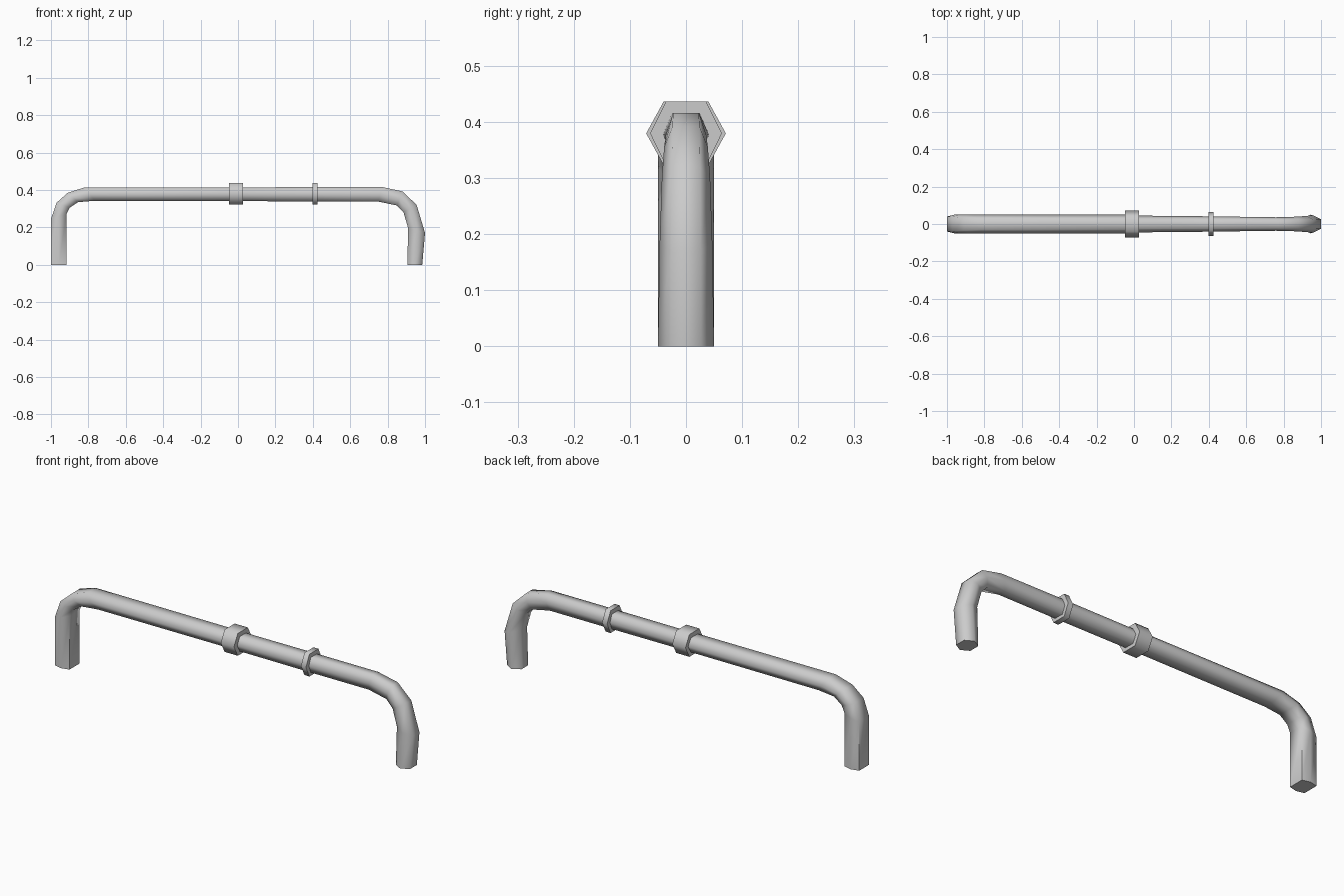
import bpy, math

if "Cube" in bpy.data.objects:
    bpy.data.objects.remove(bpy.data.objects["Cube"])


def loft(name, rings):
    """Skin a list of equal-length vertex rings and cap both ends."""
    n = len(rings[0])
    verts = [v for r in rings for v in r]
    faces = []
    for k in range(len(rings) - 1):
        a, b = k * n, (k + 1) * n
        faces += [(a + i, a + (i + 1) % n, b + (i + 1) % n, b + i) for i in range(n)]
    faces.append(tuple(reversed(range(n))))
    faces.append(tuple(range(len(verts) - n, len(verts))))
    me = bpy.data.meshes.new(name)
    me.from_pydata(verts, [], faces)
    ob = bpy.data.objects.new(name, me)
    bpy.context.collection.objects.link(ob)
    bpy.ops.object.select_all(action='DESELECT')
    bpy.context.view_layer.objects.active = ob
    ob.select_set(True)
    bpy.ops.object.mode_set(mode='EDIT')
    bpy.ops.mesh.select_all(action='SELECT')
    bpy.ops.mesh.normals_make_consistent(inside=False)
    bpy.ops.object.mode_set(mode='OBJECT')
    bpy.ops.object.shade_smooth_by_angle(angle=math.radians(75))
    return ob


def hexagon(outer, inner, w, f):
    """Hexagonal section: flats of half-width f at outer/inner, points at y = +-w."""
    (ox, oz), (ix, iz) = outer, inner
    mx, mz = (ox + ix) / 2, (oz + iz) / 2
    return [(mx, w, mz), (ox, f, oz), (ox, -f, oz),
            (mx, -w, mz), (ix, -f, iz), (ix, f, iz)]


# Bent pipe: outer edge, inner edge, half width, flat half width
sections = [
    ((-1, 0), (-.918, 0), .05, .04),
    ((-1, .245), (-.918, .27), .05, .04),
    ((-.97, .332), (-.90, .305), .05, .038),
    ((-.91, .385), (-.855, .335), .05, .034),
    ((-.82, .414), (-.765, .342), .05, .03),
    ((-.01, .414), (-.01, .342), .05, .028),
    ((.01, .414), (.01, .34), .045, .025),
    ((.41, .415), (.41, .339), .041, .025),
    ((.77, .416), (.75, .338), .036, .023),
    ((.88, .392), (.85, .317), .039, .024),
    ((.955, .32), (.885, .28), .043, .025),
    ((1, .17), (.91, .195), .047, .026),
    ((.985, 0), (.905, 0), .05, .027),
]
loft("bent_pipe", [hexagon(*s) for s in sections])

# Hexagonal collars on the straight run
for name, x0, x1, w, f in (("wide_collar", -.047, .027, .071, .04),
                           ("narrow_collar", .398, .426, .064, .036)):
    loft(name, [hexagon((x, .436), (x, .323), w, f) for x in (x0, x1)])
